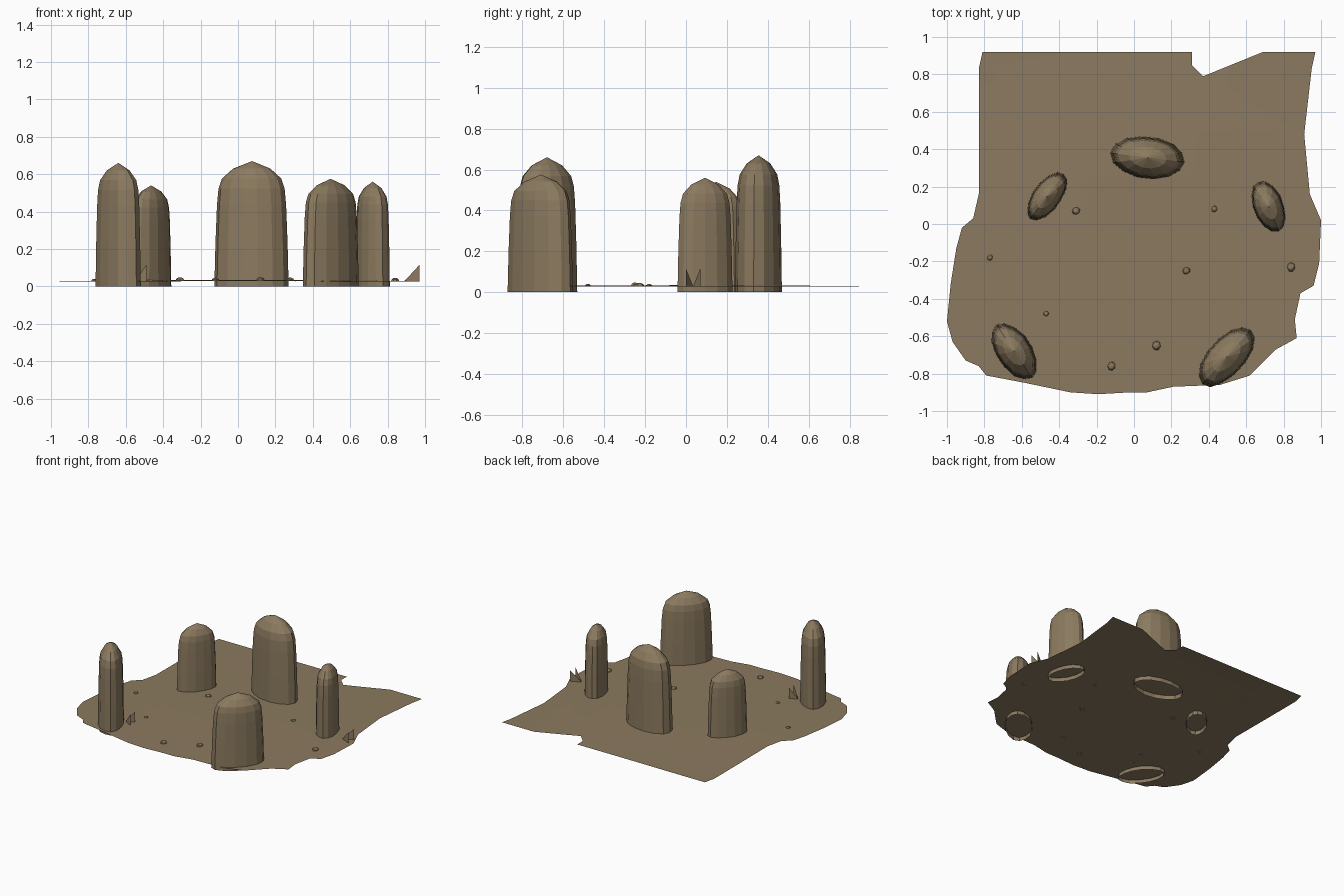
import bpy, bmesh, math, random
from mathutils import Matrix, Vector

random.seed(4)
old_cube = bpy.data.objects.get("Cube")
if old_cube:
    bpy.data.objects.remove(old_cube, do_unlink=True)

# One earthy colour for everything
earth = bpy.data.materials.new("earth_brown")
earth.use_nodes = True
colour = (0.26, 0.195, 0.115, 1)
earth.diffuse_color = colour
shader = earth.node_tree.nodes["Principled BSDF"]
shader.inputs["Base Color"].default_value = colour
shader.inputs["Roughness"].default_value = 0.9


def ground_height(x, y):
    """Very gentle mound, lower towards the rim."""
    return 0.034 - 0.007 * min(1, x * x + y * y)


def finish(name, bm):
    mesh = bpy.data.meshes.new(name)
    bm.to_mesh(mesh)
    bm.free()
    mesh.materials.append(earth)
    obj = bpy.data.objects.new(name, mesh)
    bpy.context.collection.objects.link(obj)
    return obj


def lathe(name, centre, radii, angle, height, profile, sides, base_z=0, wobble=0):
    """Faceted elliptical dome with an open bottom and a pointed top."""
    bm = bmesh.new()
    place = Matrix.Translation((*centre, base_z)) @ Matrix.Rotation(math.radians(angle), 4, "Z")
    steps = [2 * math.pi * i / sides for i in range(sides)]
    bumps = [1 + random.uniform(-wobble, wobble) for _ in steps]
    rings = []
    for level, width in profile:
        ring = []
        for a, bump in zip(steps, bumps):
            r = width * bump
            point = Vector((radii[0] * r * math.cos(a), radii[1] * r * math.sin(a), level * height))
            ring.append(bm.verts.new(place @ point))
        rings.append(ring)
    apex = bm.verts.new(place @ Vector((0, 0, height)))
    for low, high in zip(rings, rings[1:]):
        for i in range(sides):
            j = (i + 1) % sides
            bm.faces.new((low[i], low[j], high[j], high[i]))
    for i in range(sides):
        bm.faces.new((rings[-1][i], rings[-1][(i + 1) % sides], apex))
    return finish(name, bm)


# Ground sheet with a ragged rim and notched back edge
outline = [
    (-.81, .92), (-.83, .83), (-.83, .16), (-.86, .03), (-.92, -.02), (-.95, -.13),
    (-.98, -.32), (-1, -.52), (-.97, -.63), (-.9, -.73), (-.83, -.76), (-.79, -.81),
    (-.58, -.85), (-.34, -.9), (-.19, -.91), (-.02, -.9), (.07, -.9), (.21, -.87),
    (.46, -.86), (.62, -.81), (.68, -.75), (.76, -.67), (.87, -.61), (.86, -.51),
    (.89, -.37), (.96, -.33), (.99, -.21), (1, .02), (.94, .16), (.91, .48),
    (.95, .83), (.97, .92), (.69, .92), (.63, .57), (.45, .57), (.37, .67),
    (.37, .79), (.31, .85), (.31, .92), (-.11, .92), (-.11, .83), (-.19, .71),
    (-.34, .71), (-.34, .92)]
bm = bmesh.new()
sheet = bm.faces.new([bm.verts.new((x, y, 0)) for x, y in outline])
bmesh.ops.triangulate(bm, faces=[sheet])
for step in range(-3, 4):
    for axis in (Vector((1, 0, 0)), Vector((0, 1, 0))):
        everything = bm.verts[:] + bm.edges[:] + bm.faces[:]
        bmesh.ops.bisect_plane(bm, geom=everything, plane_co=axis * step / 4, plane_no=axis)
for vert in bm.verts:
    vert.co.z = ground_height(vert.co.x, vert.co.y)
finish("ground", bm)

# Standing stones: name, centre, half axes, turn, height
stone_profile = [(0, 1), (.35, .97), (.65, .93), (.78, .89), (.86, .8), (.94, .5)]
stones = [
    ("back_stone", (.075, .355), (.2, .115), -7, .67),
    ("back_right_stone", (-.465, .148), (.15, .075), 53, .54),
    ("back_left_stone", (.72, .093), (.145, .08), -68, .56),
    ("front_right_stone", (-.64, -.68), (.172, .095), -56, .66),
    ("front_left_stone", (.495, -.71), (.195, .1), 48, .575)]
for name, centre, radii, turn, height in stones:
    lathe(name, centre, radii, turn, height, stone_profile, sides=14, wobble=.025)

# Small pebbles scattered on the ground
pebbles = [(-.31, .07, .023), (.43, .08, .018), (-.77, -.18, .017), (.28, -.25, .022),
           (.84, -.23, .026), (-.47, -.48, .016), (.12, -.65, .027), (-.12, -.76, .025)]
for number, (x, y, size) in enumerate(pebbles):
    lathe(f"pebble_{number + 1}", (x, y), (size, size * .85), random.uniform(0, 90), size * .75,
          [(0, 1), (.5, .9), (.85, .55)], sides=7, base_z=ground_height(x, y) - .002)


def shard(name, x, y, length, spread):
    """Two upright triangular blades fanning out from one low tip."""
    bm = bmesh.new()
    z = ground_height(x, y)
    for side in (-1, 1):
        outer = y + side * spread
        corners = [(x, y, z), (x + length, outer, z), (x + length, outer, .115)]
        bm.faces.new([bm.verts.new(c) for c in corners])
    return finish(name, bm)


# Broken shards beside two of the stones
shard("left_shard", .89, .035, .08, .035)
shard("right_shard", -.55, -.62, .06, .03)
